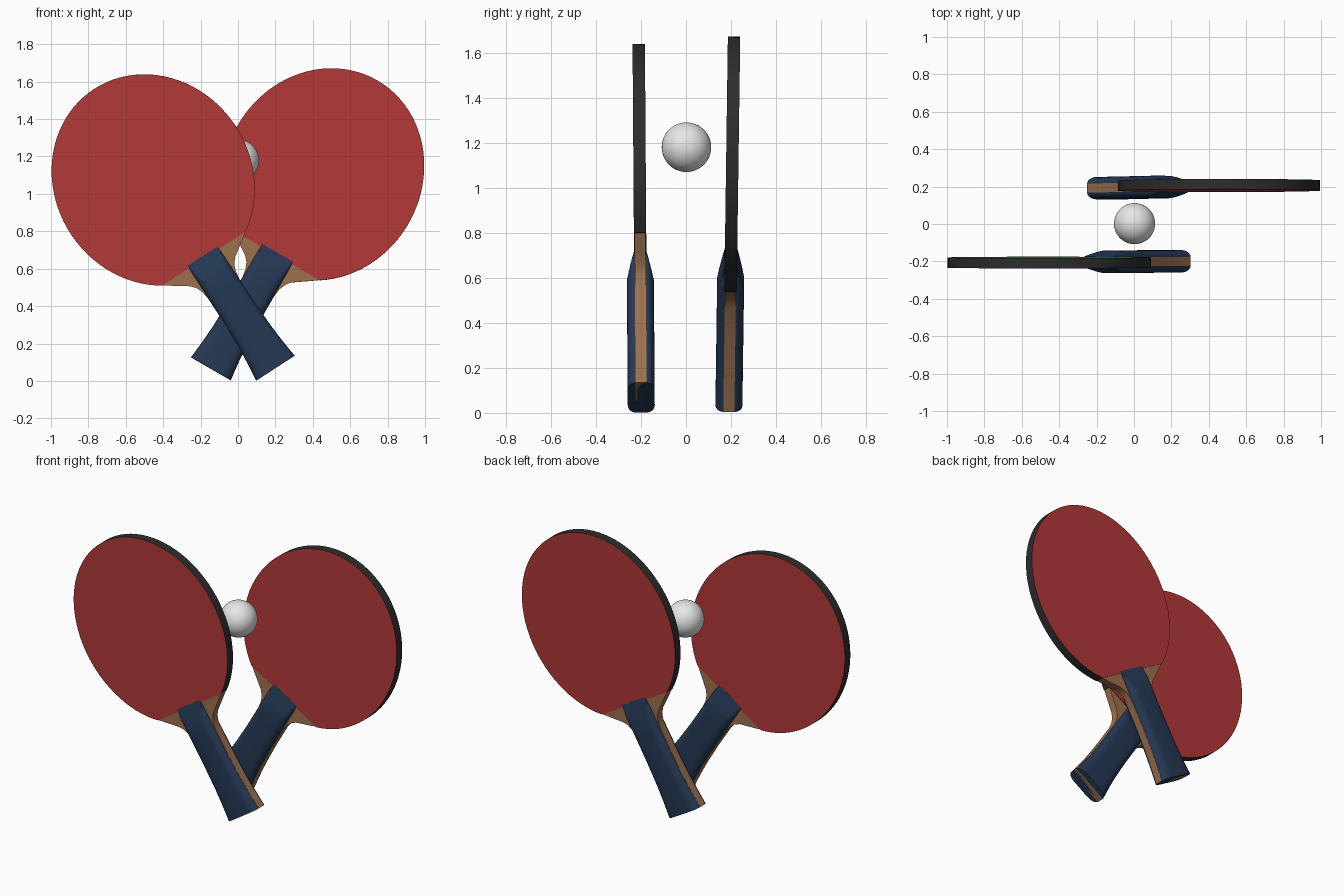
import bpy, bmesh, math
from mathutils import Matrix

if "Cube" in bpy.data.objects:
    bpy.data.objects.remove(bpy.data.objects["Cube"])


def material(name, rgb):
    m = bpy.data.materials.new(name)
    m.diffuse_color = (*rgb, 1)
    m.use_nodes = True
    m.node_tree.nodes["Principled BSDF"].inputs["Base Color"].default_value = m.diffuse_color
    return m


RED = material("red rubber", (0.45, 0.04, 0.04))
BLACK = material("black edge", (0.026, 0.026, 0.026))
WOOD = material("wood", (0.34, 0.165, 0.075))
BLUE = material("dark blue grip", (0.018, 0.04, 0.09))
WHITE = material("white ball", (0.8, 0.8, 0.8))

A, B, CENTRE, CUT = 0.527, 0.58, 1.2, 0.70   # head ellipse and straight rubber edge
GRIP = [(0, .122), (.06, .115), (.12, .109), (.2, .103), (.35, .098), (.5, .097), (.59, .097),
        (.62, .097), (.65, .097), (.68, .096), (.715, .095)]   # height, half width


def finish(name, bm, mats, matrix):
    bmesh.ops.recalc_face_normals(bm, faces=bm.faces)
    me = bpy.data.meshes.new(name)
    bm.to_mesh(me)
    bm.free()
    for m in mats:
        me.materials.append(m)
    ob = bpy.data.objects.new(name, me)
    bpy.context.collection.objects.link(ob)
    ob.matrix_world = matrix
    bpy.ops.object.select_all(action='DESELECT')
    ob.select_set(True)
    bpy.context.view_layer.objects.active = ob
    bpy.ops.object.shade_smooth_by_angle(angle=math.radians(30))
    return ob


def plate(outline, half):
    """Flat plate in XZ; faces that are not front or back get material 1."""
    bm = bmesh.new()
    front = [bm.verts.new((x, -half, z)) for x, z in outline]
    back = [bm.verts.new((x, half, z)) for x, z in outline]
    bm.faces.new(front)
    bm.faces.new(back[::-1])
    n = len(outline)
    for i in range(n):
        j = (i + 1) % n
        bm.faces.new((front[i], back[i], back[j], front[j])).material_index = 1
    return bm


def grip_section(w, t):
    """Rounded half section from one side to the other, cut by a slope near the head."""
    cap = .06 if t <= .59 else .06 - (t - .59) / (.715 - .59) * .032
    pts = []
    for i in range(7):
        a = math.pi / 2 * i / 6
        pts.append((w * (.5 + .5 * math.cos(a)), min(.024 + .036 * math.sin(a), cap)))
    return [(w, 0)] + pts + [(-x, y) for x, y in reversed(pts)] + [(-w, 0)]


def paddle(label, matrix):
    # red head with black rim
    a0 = math.asin((CUT - CENTRE) / B)
    steps = 72
    head = []
    for i in range(steps + 1):
        a = a0 + (math.pi - 2 * a0) * i / steps
        head.append((A * math.cos(a), CENTRE + B * math.sin(a)))
    finish(label + "_head", plate(head, .0275), [RED, BLACK], matrix)

    # wooden core: through the handle, flaring into the shoulders
    side = [(w + .001, t) for t, w in GRIP if t < .5]
    side += [(.099, .51), (.106, .555), (.121, .59), (.144, .616), (.186, .645), (.228, .674), (.267, .702)]
    core = side + [(-x, z) for x, z in reversed(side)]
    finish(label + "_wood_core", plate(core, .0245), [WOOD, WOOD], matrix)

    # two blue grip halves
    for sign, where in ((-1, "front"), (1, "back")):
        bm = bmesh.new()
        loops = [[bm.verts.new((x, sign * y, t)) for x, y in grip_section(w, t)] for t, w in GRIP]
        for lo, hi in zip(loops, loops[1:]):
            for i in range(len(lo) - 1):
                bm.faces.new((lo[i], lo[i + 1], hi[i + 1], hi[i]))
        bm.faces.new(loops[0])
        bm.faces.new(loops[-1])
        finish(f"{label}_grip_{where}", bm, [BLUE], matrix)


def pose(x, y, z, lean, tilt):
    return (Matrix.Translation((x, y, z)) @ Matrix.Rotation(math.radians(tilt), 4, 'X')
            @ Matrix.Rotation(math.radians(lean), 4, 'Y'))


paddle("front_paddle", pose(.2, -.199, .068, -33, .4))
paddle("back_paddle", pose(-.145, .191, .065, 30, -.8))

# ball between the paddles
bm = bmesh.new()
bmesh.ops.create_uvsphere(bm, u_segments=40, v_segments=24, radius=.11)
finish("ball", bm, [WHITE], Matrix.Translation((.003, .002, 1.18)))
